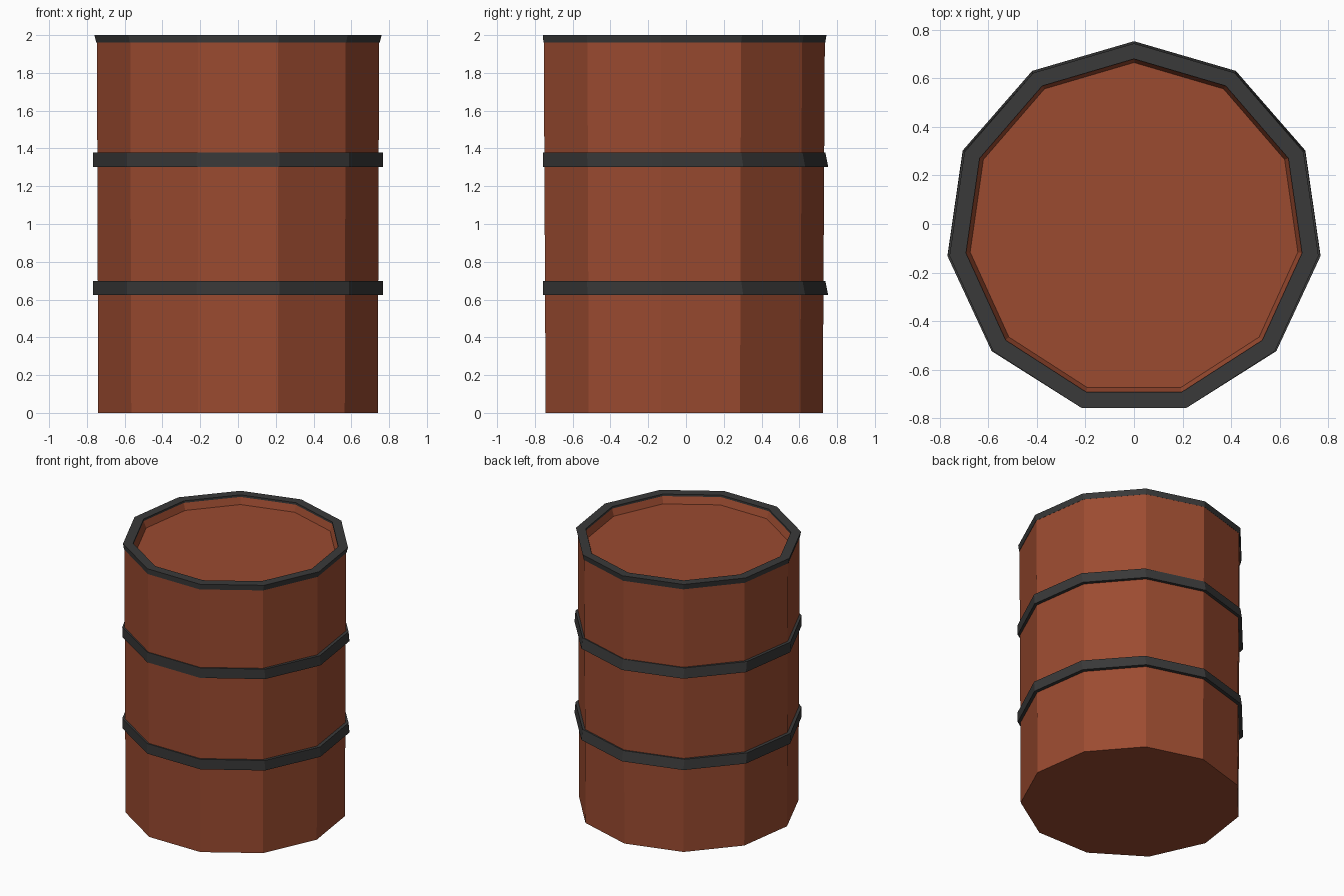
import bpy, bmesh, math

SIDES = 11
FLAT = math.cos(math.pi / SIDES)

cube = bpy.data.objects.get("Cube")
if cube:
    bpy.data.objects.remove(cube, do_unlink=True)


def material(name, rgb):
    mat = bpy.data.materials.new(name)
    mat.use_nodes = True
    mat.diffuse_color = (*rgb, 1)
    mat.node_tree.nodes["Principled BSDF"].inputs["Base Color"].default_value = (*rgb, 1)
    return mat


def ring(bm, half_width, front, back, z):
    """Eleven-sided ring with a corner at the back and a flat at the front."""
    ry = (back - front) / (1 + FLAT)
    rx = half_width / math.cos(math.pi / (2 * SIDES))
    cy = back - ry
    turns = [math.tau * i / SIDES for i in range(SIDES)]
    return [bm.verts.new((-rx * math.sin(a), cy + ry * math.cos(a), z)) for a in turns]


def loft(name, profile, mat, closed):
    """Bridge rings in order; close into a hoop, or cap both ends."""
    bm = bmesh.new()
    rings = [ring(bm, *p) for p in profile]
    pairs = list(zip(rings, rings[1:]))
    if closed:
        pairs.append((rings[-1], rings[0]))
    else:
        bm.faces.new(rings[0])
        bm.faces.new(rings[-1])
    for a, b in pairs:
        for i in range(SIDES):
            j = (i + 1) % SIDES
            bm.faces.new((a[i], a[j], b[j], b[i]))
    bmesh.ops.recalc_face_normals(bm, faces=bm.faces)
    mesh = bpy.data.meshes.new(name)
    bm.to_mesh(mesh)
    bm.free()
    mesh.materials.append(mat)
    obj = bpy.data.objects.new(name, mesh)
    bpy.context.collection.objects.link(obj)
    return obj


rust = material("rust_brown", (0.328, 0.070, 0.0296))
iron = material("dark_iron", (0.041, 0.041, 0.041))

# Drum body: outer wall, inner lip and sunken lid
loft("drum_body", [
    (0.74, -0.743, 0.724, 0),
    (0.747, -0.753, 0.735, 1.965),
    (0.692, -0.692, 0.68, 1.985),
    (0.675, -0.674, 0.665, 1.935),
], rust, False)

# Top rim
loft("top_rim", [
    (0.75, -0.755, 0.737, 1.96),
    (0.76, -0.757, 0.744, 2.0),
    (0.692, -0.692, 0.68, 2.0),
    (0.692, -0.692, 0.68, 1.985),
], iron, True)

# Two hoops around the wall
for name, z in (("lower_hoop", 0.623), ("upper_hoop", 1.303)):
    loft(name, [
        (0.73, -0.735, 0.715, z),
        (0.768, -0.756, 0.753, z),
        (0.768, -0.756, 0.738, z + 0.075),
        (0.73, -0.735, 0.715, z + 0.075),
    ], iron, True)
